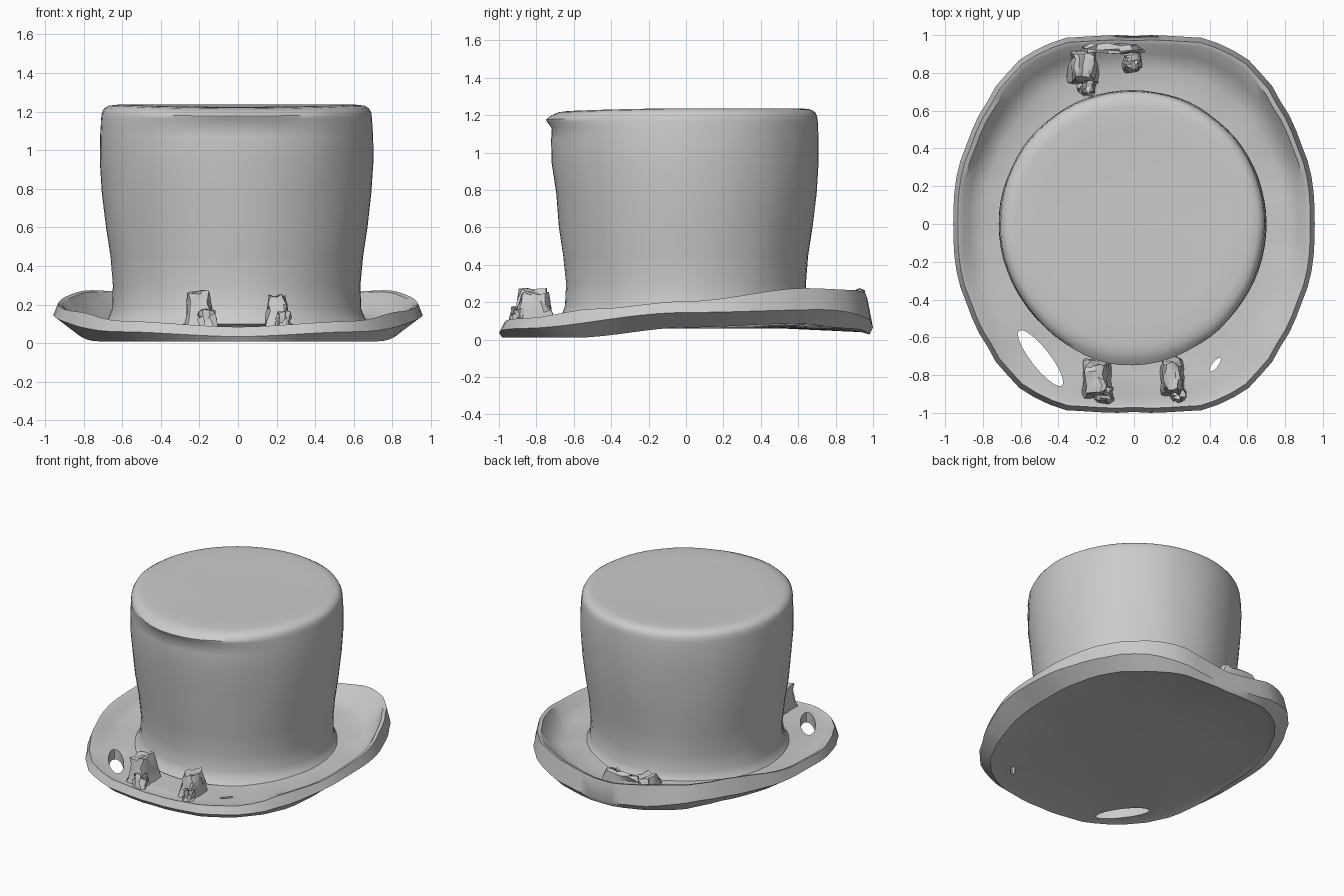
import bpy, bmesh, math, random
from mathutils import Vector, noise

if "Cube" in bpy.data.objects:
    bpy.data.objects.remove(bpy.data.objects["Cube"])

random.seed(4)
SEG = 72


def lerp_table(table, a):
    """Smooth interpolation through (angle, value) pairs."""
    for (a0, v0), (a1, v1) in zip(table, table[1:]):
        if a <= a1:
            t = max(0, (a - a0) / (a1 - a0))
            return v0 + (v1 - v0) * t * t * (3 - 2 * t)
    return table[-1][1]


def finish(bm, name, angle=40):
    bmesh.ops.recalc_face_normals(bm, faces=bm.faces)
    me = bpy.data.meshes.new(name)
    bm.to_mesh(me)
    bm.free()
    ob = bpy.data.objects.new(name, me)
    bpy.context.collection.objects.link(ob)
    bpy.ops.object.select_all(action='DESELECT')
    ob.select_set(True)
    bpy.context.view_layer.objects.active = ob
    if angle:
        bpy.ops.object.shade_smooth_by_angle(angle=math.radians(angle))
    return ob


def loft(rings):
    """Skin a stack of rings and close both ends."""
    bm = bmesh.new()
    vr = [[bm.verts.new(p) for p in r] for r in rings]
    for a, b in zip(vr, vr[1:]):
        for i in range(SEG):
            j = (i + 1) % SEG
            bm.faces.new((a[i], a[j], b[j], b[i]))
    bm.faces.new(vr[0])
    bm.faces.new(vr[-1])
    return bm


ANGLES = [2 * math.pi * i / SEG for i in range(SEG)]

# Crown: flared lathe with a drooping lip at the front of the top edge
profile = [(.60, .07), (.69, .10), (.662, .135), (.645, .18), (.641, .30), (.655, .45),
           (.678, .60), (.696, .78), (.708, .95), (.709, 1.07), (.706, 1.13), (.704, 1.165),
           (.70, 1.195), (.688, 1.217), (.665, 1.231), (.62, 1.236), (.5, 1.231),
           (.3, 1.227), (.05, 1.225)]
rings = []
for r, z in profile:
    ring = []
    for a in ANGLES:
        front = max(0, -math.sin(a))
        lip = .045 * front ** 5 * max(0, 1 - abs(z - 1.185) / .055)
        rr = r + lip + .012 * front ** 2 * (z > .8) + .006 * (noise.noise((3 * math.cos(a), 3 * math.sin(a), z * 3)))
        drop = .018 * front ** 2 * (r / .7) ** 2 if z > 1.19 else 0
        ring.append((rr * math.cos(a) - .007, rr * math.sin(a), z - drop))
    rings.append(ring)
finish(loft(rings), "crown")

# Brim: closed section swept around a rounded outline, curled up at sides and back
outline = [(0, .957), (24, .98), (37, 1.005), (48, 1.04), (56, 1.06), (67, 1.055), (80, 1.012), (90, .995)]
rim_top = [(-90, .085), (-55, .115), (-30, .165), (0, .205), (40, .275), (60, .265), (90, .19)]
rim_mid = [(-90, .035), (-55, .06), (0, .145), (45, .16), (90, .06)]
rim_low = [(-90, .01), (-40, .01), (0, .065), (40, .085), (60, .06), (90, .028)]
low_frac = [(-90, .985), (-50, .93), (0, .87), (45, .91), (90, .985)]
floor_z = [(-90, .09), (0, .12), (60, .13), (90, .115)]

sections = [[] for _ in range(10)]
for a in ANGLES:
    c, s = math.cos(a), math.sin(a)
    deg = math.degrees(math.asin(max(-1, min(1, s))))
    R = lerp_table(outline, abs(deg))
    top, mid, low = (lerp_table(t, deg) for t in (rim_top, rim_mid, rim_low))
    lf, fl = lerp_table(low_frac, deg), lerp_table(floor_z, deg)
    wob = .012 * noise.noise((c * 4, s * 4, 2))
    section = [(.5, fl), (.66, fl), (.66 + (R - .66) * .45, fl - .005 + wob),
               (.66 + (R - .66) * .72, fl + (top - fl) * .35 + wob),
               (R * .95, top - .008), (R * .975, top),
               (R, mid), (R * lf, low), (R * (lf - .045), low + .012), (.5, .06)]
    for ring, (r, z) in zip(sections, section):
        ring.append((r * c, r * s, z))
brim = finish(loft(sections), "brim", None)


# Worn-through holes in the front of the brim
def cut_hole(x, y, length, width, turn):
    bpy.ops.mesh.primitive_cylinder_add(vertices=20, radius=.5, depth=1, location=(x, y, .1),
                                        rotation=(0, 0, math.radians(turn)))
    cutter = bpy.context.object
    cutter.scale = (length, width, 1)
    bpy.context.view_layer.update()
    mod = brim.modifiers.new("hole", 'BOOLEAN')
    mod.operation, mod.object, mod.solver = 'DIFFERENCE', cutter, 'EXACT'
    bpy.context.view_layer.objects.active = brim
    bpy.ops.object.modifier_apply(modifier=mod.name)
    bpy.data.objects.remove(cutter)


cut_hole(-.495, -.71, .37, .10, -52)
cut_hole(.43, -.745, .09, .03, 52)
bpy.ops.object.select_all(action='DESELECT')
brim.select_set(True)
bpy.context.view_layer.objects.active = brim
bpy.ops.object.shade_smooth_by_angle(angle=math.radians(40))


# Ragged lumps standing on the brim: tapered, jittered blocks
def lump(name, x, y, z, sx, sy, sz, jitter=.012, lean=0):
    bm = bmesh.new()
    bmesh.ops.create_cube(bm, size=1)
    bmesh.ops.subdivide_edges(bm, edges=bm.edges, cuts=3, use_grid_fill=True)
    for v in bm.verts:
        taper = 1.15 - .45 * (v.co.z + .5)
        rnd = Vector([random.uniform(-jitter, jitter) for _ in range(3)])
        corner = 1 - .25 * max(0, abs(v.co.x) + abs(v.co.y) - .6)
        v.co = Vector((x + v.co.x * sx * taper * corner + lean * (v.co.z + .5),
                       y + v.co.y * sy * taper * corner,
                       z + (v.co.z + .5) * sz)) + rnd
    finish(bm, name, 30)


lump("front_lump_left", -.195, -.82, .07, .14, .20, .195, lean=-.01)
lump("front_lump_left_foot", -.16, -.90, .06, .10, .09, .11)
lump("front_lump_right", .205, -.81, .07, .11, .19, .175)
lump("front_lump_right_foot", .235, -.90, .06, .08, .07, .10)
lump("back_lump_left", -.27, .84, .10, .15, .19, .15)
lump("back_lump_left_foot", -.25, .73, .10, .09, .10, .08)
lump("back_lump_middle", -.01, .86, .10, .09, .10, .13)
lump("back_lump_ridge", -.13, .93, .10, .36, .05, .165)
